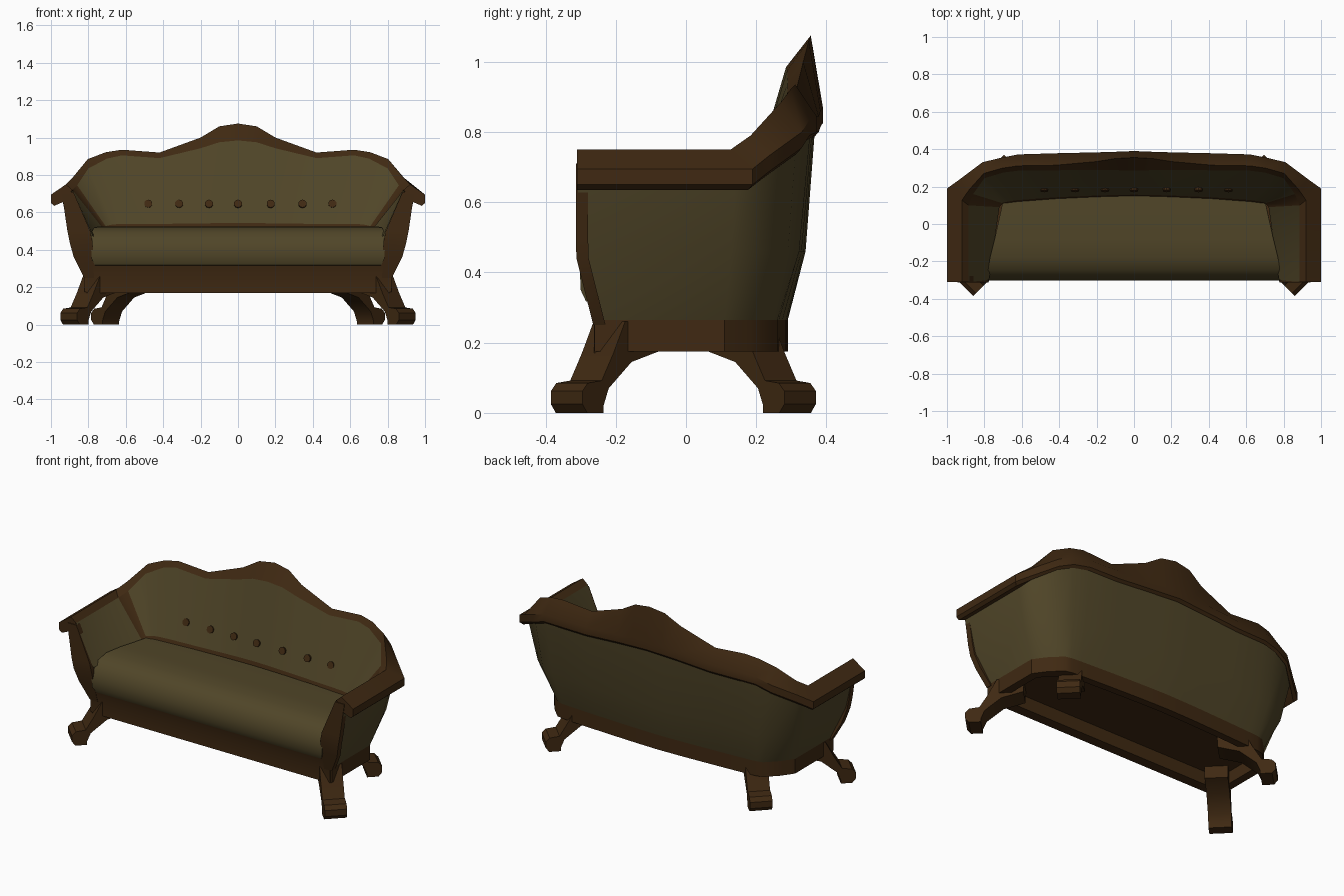
import bpy, bmesh, math
from mathutils import Vector

if "Cube" in bpy.data.objects:
    bpy.data.objects.remove(bpy.data.objects["Cube"])


def material(name, col):
    m = bpy.data.materials.new(name)
    m.diffuse_color = (*col, 1)
    m.use_nodes = True
    m.node_tree.nodes["Principled BSDF"].inputs["Base Color"].default_value = m.diffuse_color
    return m


wood = material("dark wood", (0.050, 0.022, 0.006))
fabric = material("olive fabric", (0.080, 0.060, 0.021))


def make(name, verts, faces, mats, rule=None, smooth=35, recalc=False):
    me = bpy.data.meshes.new(name)
    me.from_pydata([tuple(v) for v in verts], [], faces)
    for m in mats:
        me.materials.append(m)
    if rule:
        for p in me.polygons:
            p.material_index = rule(p)
    if recalc:
        bm = bmesh.new()
        bm.from_mesh(me)
        bmesh.ops.recalc_face_normals(bm, faces=bm.faces)
        bm.to_mesh(me)
        bm.free()
    ob = bpy.data.objects.new(name, me)
    bpy.context.collection.objects.link(ob)
    bpy.ops.object.select_all(action='DESELECT')
    ob.select_set(True)
    bpy.context.view_layer.objects.active = ob
    bpy.ops.object.shade_smooth_by_angle(angle=math.radians(smooth))
    return ob


def loft(rings, wrap=False, closed=False, caps=False):
    """Quads between successive rings of points."""
    n, k = len(rings), len(rings[0])
    faces = []
    for i in range(n if closed else n - 1):
        a, b = i * k, ((i + 1) % n) * k
        for c in range(k if wrap else k - 1):
            d = (c + 1) % k
            faces.append((a + d, b + d, b + c, a + c))
    if caps:
        faces += [tuple(range(k)), tuple(reversed(range((n - 1) * k, n * k)))]
    return [v for r in rings for v in r], faces


def extrude(name, pts, offset, mats):
    verts, faces = loft([pts, [p + offset for p in pts]], wrap=True, caps=True)
    return make(name, verts, faces, mats, recalc=True)


# Stations from the arm front round to the back centre:
# outer xy, inner xy, top z, inner z, outer z, base xy, seat-line xy
half = [
    (1.00, -.31, .885, -.31, .75, .72, .695, .82, -.26, .775, -.30),
    (1.00, .19, .885, .10, .75, .72, .695, .82, .11, .72, .09),
    (.93, .24, .86, .16, .79, .745, .735, .77, .18, .70, .11),
    (.81, .33, .80, .245, .885, .835, .80, .70, .25, .66, .115),
    (.72, .352, .70, .275, .922, .888, .835, .66, .26, .62, .12),
    (.62, .372, .62, .285, .935, .905, .845, .60, .265, .55, .125),
    (.42, .378, .42, .287, .92, .89, .845, .42, .275, .42, .135),
    (.20, .383, .20, .29, 1.00, .943, .86, .20, .285, .20, .145),
    (.10, .386, .10, .288, 1.06, .975, .865, .10, .288, .10, .148),
    (0, .39, 0, .285, 1.075, .985, .87, 0, .29, 0, .15),
]
mirror = [tuple(-v if j in (0, 2, 7, 9) else v for j, v in enumerate(s))
          for s in reversed(half[:-1])]
stations = half + mirror

rail, outside, inside, apron = [], [], [], []
for ox, oy, ix, iy, zt, zi, zo, bx, by, jx, jy in stations:
    O, I = Vector((ox, oy, 0)), Vector((ix, iy, 0))
    up = Vector((0, 0, 1))
    f = .3 + .37 * max(0, (zt - .935) / .14)
    g = .55 if abs(ox) > .95 else .2
    inner = I + up * zi
    tuck = O.lerp(I, g) + up * (zo - .04)
    base = Vector((bx, by, .265))
    mid = tuck.lerp(base, .36)
    mid.z = .46
    seat_line = Vector((jx, jy, .47 + .05 * min(1, (oy + .31) / .6)))
    rail.append([inner, I.lerp(O, f) + up * zt, O + up * zo,
                 O + up * (zo - .045), O.lerp(I, .15) + up * (zo - .06), tuck])
    outside.append([tuck, mid, base])
    inside.append([seat_line, seat_line.lerp(inner, .05), inner])
    apron.append([base, Vector((bx, by, .175)),
                  Vector((bx * .94, by * .84, .175)),
                  Vector((bx * .94, by * .84, .25))])

# Carved top rail running over arms and back
make("top_rail", *loft(rail, wrap=True, caps=True), [wood], recalc=True)

# Outer upholstery
make("outer_panel", *loft(outside), [fabric])


# Inner upholstery, with wood strips in the corners and along the seat line
def inside_rule(p):
    seg, row = divmod(p.index, 2)
    last = len(stations) - 2
    corner = seg in (1, last - 1)
    back = 1 < seg < last - 1
    return 1 if corner or (back and row == 0) else 0


make("inner_panel", *loft(inside), [fabric, wood], inside_rule)

# Hollow apron with recessed underside
verts, faces = loft(apron, closed=True)
faces.append(tuple(reversed([i * 4 + 3 for i in range(len(apron))])))
make("apron", verts, faces, [wood])

# Front seat rail
extrude("front_rail", [Vector((-.81, y, z)) for y, z in
        [(-.262, .17), (-.262, .25), (-.284, .33), (-.2, .33), (-.2, .17)]],
        Vector((1.62, 0, 0)), [wood])

# Seat cushion with rolled front: y, z, half width
profile = [(.17, .515, .69), (-.08, .525, .745), (-.18, .52, .77),
           (-.245, .498, .78), (-.285, .455, .785), (-.302, .40, .785),
           (-.30, .35, .782), (-.285, .318, .765), (-.2, .30, .76)]
make("seat", *loft([[Vector((s * w, y, z)) for y, z, w in profile]
                    for s in (-1, 1)], wrap=True, caps=True),
     [fabric], smooth=45, recalc=True)

# Front arm posts: z, outer x, inner x, y
post = [(.71, .943, .88, -.314), (.50, .912, .79, -.314),
        (.44, .90, .777, -.312), (.36, .878, .775, -.292),
        (.25, .823, .77, -.264)]
for side, s in (("right", 1), ("left", -1)):
    rings = []
    for z, xo, xi, y in post:
        rings.append([Vector((s * xo, y, z)), Vector((s * xi, y, z)),
                      Vector((s * xi, y + .035, z)), Vector((s * xo, y + .035, z))])
    make(side + "_arm_post", *loft(rings, wrap=True, caps=True), [wood], recalc=True)

# Splayed legs with block feet: distance in from the toe, z
leg = [(0, .025), (0, .062), (.022, .085), (.078, .092), (.125, .17),
       (.172, .26), (.32, .26), (.318, .178), (.198, .145), (.106, .07),
       (.085, .02), (.085, 0), (.02, 0)]
for end, tx, ty, sy in (("front", .905, -.34, -1), ("back", .74, .325, 1)):
    for side, s in (("right", 1), ("left", -1)):
        u = Vector((s, sy, 0)).normalized()
        v = Vector((-u.y, u.x, 0)) * .0635
        toe = Vector((s * tx, ty, 0))
        pts = [toe - u * d - v + Vector((0, 0, z)) for d, z in leg]
        extrude(f"{end}_{side}_leg", pts, v * 2, [wood])

# Row of buttons on the back
tilt = math.radians(90 - 18)
for i, x in enumerate((-.48, -.315, -.155, 0, .175, .345, .505)):
    bpy.ops.mesh.primitive_cylinder_add(vertices=10, radius=.022, depth=.016,
                                        location=(x, .184, .645),
                                        rotation=(tilt, 0, 0))
    b = bpy.context.object
    b.name = f"button_{i + 1}"
    b.data.materials.append(wood)
